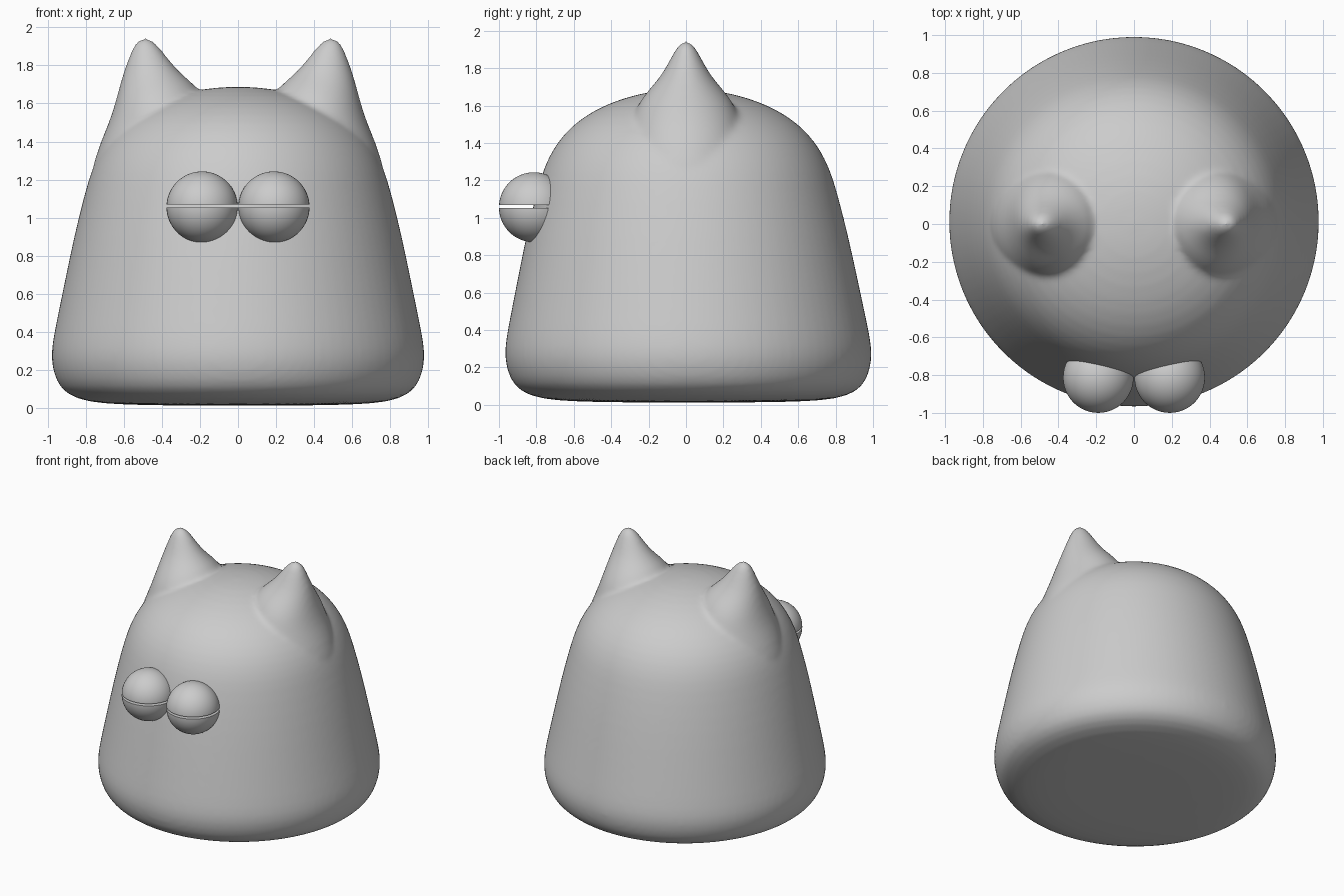
import bpy, bmesh, math
from mathutils import Vector

if "Cube" in bpy.data.objects:
    bpy.data.objects.remove(bpy.data.objects["Cube"])


def loft(bm, rings, n):
    """Closed skin through ellipses (z, cx, cy, rx, ry); first and last rings are poles."""
    def pt(r, i):
        a = 2 * math.pi * i / n
        return (r[1] + r[3] * math.cos(a), r[2] + r[4] * math.sin(a), r[0])
    low = bm.verts.new((rings[0][1], rings[0][2], rings[0][0]))
    top = bm.verts.new((rings[-1][1], rings[-1][2], rings[-1][0]))
    rows = [[bm.verts.new(pt(r, i)) for i in range(n)] for r in rings[1:-1]]
    for i in range(n):
        j = (i + 1) % n
        bm.faces.new((low, rows[0][j], rows[0][i]))
        bm.faces.new((top, rows[-1][i], rows[-1][j]))
        for a, b in zip(rows, rows[1:]):
            bm.faces.new((a[i], a[j], b[j], b[i]))


def finish(bm, name):
    mesh = bpy.data.meshes.new(name)
    bm.to_mesh(mesh)
    bm.free()
    ob = bpy.data.objects.new(name, mesh)
    bpy.context.collection.objects.link(ob)
    for p in mesh.polygons:
        p.use_smooth = True
    return ob


# Body: bell-shaped round form
profile = [(.012, 0), (.013, .4), (.018, .62), (.03, .79), (.07, .905), (.14, .96),
           (.25, .987), (.35, .977), (.5, .946), (.8, .885), (1.0, .84), (1.2, .788),
           (1.3, .75), (1.4, .695), (1.5, .605), (1.58, .485), (1.64, .34),
           (1.68, .17), (1.69, 0)]
bm = bmesh.new()
loft(bm, [(z, 0, .015 * max(0, 1 - z / 1.6), r, r) for z, r in profile], 48)

# Ears: flared cones melting into the head
ear = [(.9, .42, .3, .3), (.95, .42, .33, .3), (1.2, .43, .365, .35), (1.4, .42, .305, .33),
       (1.5, .415, .265, .3), (1.6, .41, .238, .265), (1.68, .415, .212, .205),
       (1.74, .445, .165, .15), (1.8, .465, .125, .11), (1.88, .48, .08, .068),
       (1.925, .488, .048, .042), (1.95, .49, 0, 0)]
for s in (-1, 1):
    loft(bm, [(z, s * cx, 0, rx, ry) for z, cx, rx, ry in ear], 24)
bmesh.ops.recalc_face_normals(bm, faces=bm.faces)
body = finish(bm, "body")
sub = body.modifiers.new("round", 'SUBSURF')
sub.levels = sub.render_levels = 1
rem = body.modifiers.new("merge", 'REMESH')
rem.mode = 'VOXEL'
rem.voxel_size = .018
rem.use_smooth_shade = True
smo = body.modifiers.new("soften", 'SMOOTH')
smo.factor = .5
smo.iterations = 7


# Eyes: each a sphere split into lid and lower half, trimmed behind at the body
def half_eye(name, s, z_cut, up):
    bm = bmesh.new()
    bmesh.ops.create_uvsphere(bm, u_segments=48, v_segments=32, radius=.187)
    bmesh.ops.translate(bm, verts=bm.verts, vec=(s * .189, -.813, 1.056))
    cuts = [(Vector((0, 0, z_cut)), Vector((0, 0, -up))),
            (Vector((s * .19, -.77, 1.055)), Vector((-s * .22, 1, -.3)))]
    for co, no in cuts:
        res = bmesh.ops.bisect_plane(bm, geom=bm.verts[:] + bm.edges[:] + bm.faces[:],
                                     plane_co=co, plane_no=no, clear_outer=True)
        rim = [e for e in res["geom_cut"] if isinstance(e, bmesh.types.BMEdge)]
        bmesh.ops.edgeloop_fill(bm, edges=[e for e in rim if e.is_boundary])
    bmesh.ops.recalc_face_normals(bm, faces=bm.faces)
    ob = finish(bm, name)
    bpy.ops.object.select_all(action='DESELECT')
    ob.select_set(True)
    bpy.context.view_layer.objects.active = ob
    bpy.ops.object.shade_smooth_by_angle(angle=math.radians(35))


for s, side in ((-1, "left"), (1, "right")):
    half_eye(side + "_eyelid", s, 1.069, 1)
    half_eye(side + "_eyeball", s, 1.053, -1)
